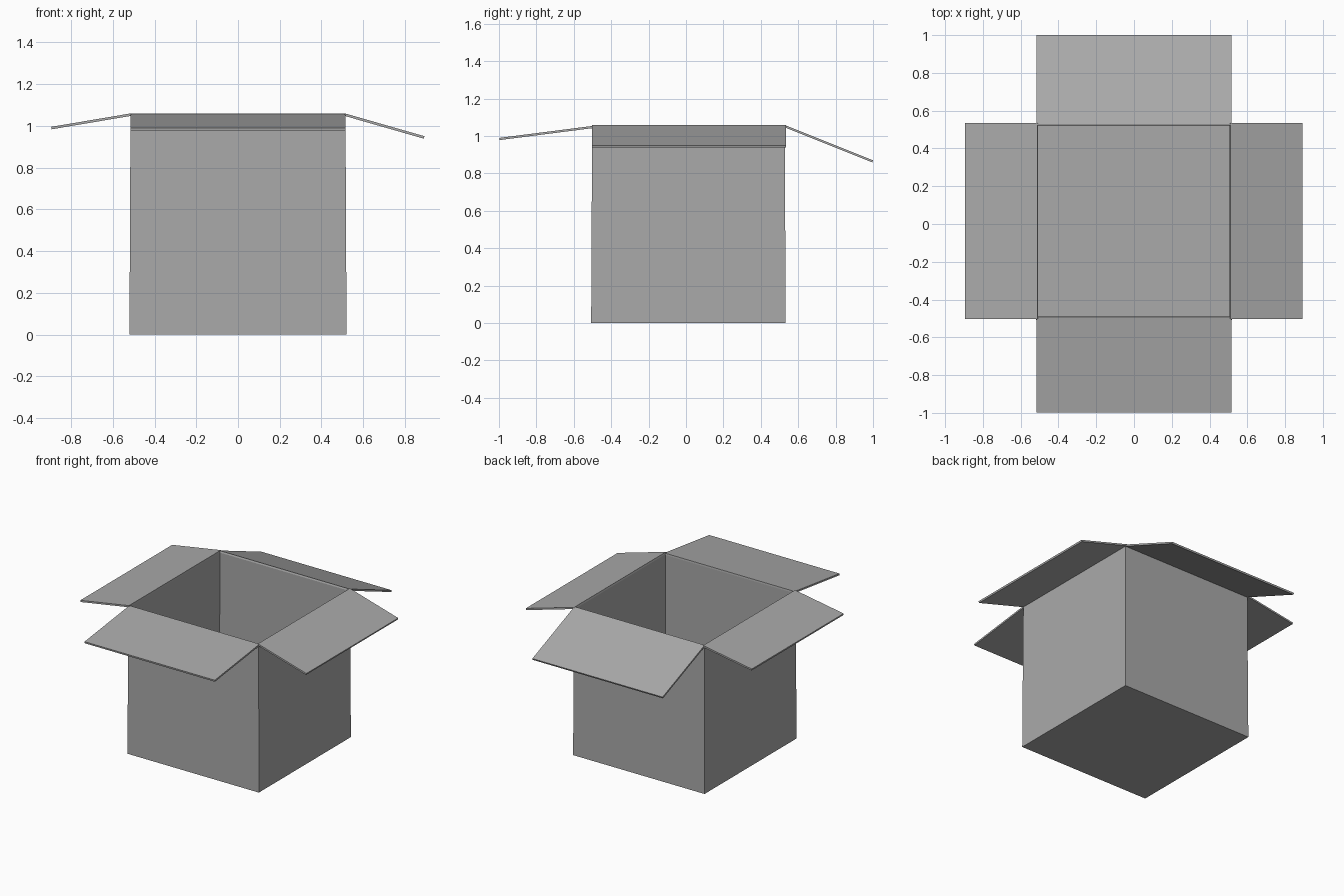
import bpy, bmesh
from mathutils import Vector

if "Cube" in bpy.data.objects:
    bpy.data.objects.remove(bpy.data.objects["Cube"], do_unlink=True)

# Single card colour
card = bpy.data.materials.new("grey_card")
card.use_nodes = True
grey = (0.4, 0.4, 0.4, 1)
card.diffuse_color = grey
card.node_tree.nodes["Principled BSDF"].inputs["Base Color"].default_value = grey

CENTRE_Y = 0.013
HEIGHT = 1.05


def finish(name, bm):
    bmesh.ops.recalc_face_normals(bm, faces=bm.faces)
    mesh = bpy.data.meshes.new(name)
    bm.to_mesh(mesh)
    bm.free()
    mesh.materials.append(card)
    obj = bpy.data.objects.new(name, mesh)
    bpy.context.collection.objects.link(obj)
    return obj


# Open box body, very slightly narrower at the rim
bm = bmesh.new()
bmesh.ops.create_cube(bm, size=1)
for v in bm.verts:
    width = 1.03 if v.co.z > 0 else 1.04
    v.co = Vector((v.co.x * width, v.co.y * width + CENTRE_Y, (v.co.z + 0.5) * HEIGHT))
bmesh.ops.recalc_face_normals(bm, faces=bm.faces)
lid = [f for f in bm.faces if f.normal.z > 0.9]
bmesh.ops.delete(bm, geom=lid, context='FACES_ONLY')
mesh = bpy.data.meshes.new("box_body")
bm.to_mesh(mesh)
bm.free()
mesh.materials.append(card)
body = bpy.data.objects.new("box_body", mesh)
bpy.context.collection.objects.link(body)
shell = body.modifiers.new("card_thickness", 'SOLIDIFY')
shell.thickness = 0.008
shell.offset = -1


# Folded-out flap: a thin slab from hinge to tip, extruded along the hinge line
def flap(name, axis, hinge, tip, start, end, thickness=0.012):
    a, b = Vector(hinge), Vector(tip)
    slope = (b - a).normalized()
    down = Vector((slope.y, -slope.x))
    if down.y > 0:
        down.negate()
    profile = [a, b, b + down * thickness, a + down * thickness]
    bm = bmesh.new()
    verts = [bm.verts.new((p.x, start, p.y) if axis == 'X' else (start, p.x, p.y))
             for p in profile]
    face = bm.faces.new(verts)
    extruded = bmesh.ops.extrude_face_region(bm, geom=[face])["geom"]
    span = end - start
    bmesh.ops.translate(bm, vec=(0, span, 0) if axis == 'X' else (span, 0, 0),
                        verts=[g for g in extruded if isinstance(g, bmesh.types.BMVert)])
    return finish(name, bm)


flap("left_flap", 'X', (0.51, 1.06), (0.893, 0.95), -0.503, 0.535)
flap("right_flap", 'X', (-0.51, 1.06), (-0.895, 0.995), -0.503, 0.535)
flap("front_flap", 'Y', (-0.492, 1.055), (-0.998, 0.99), -0.515, 0.515)
flap("back_flap", 'Y', (0.525, 1.06), (1.0, 0.87), -0.515, 0.515)
